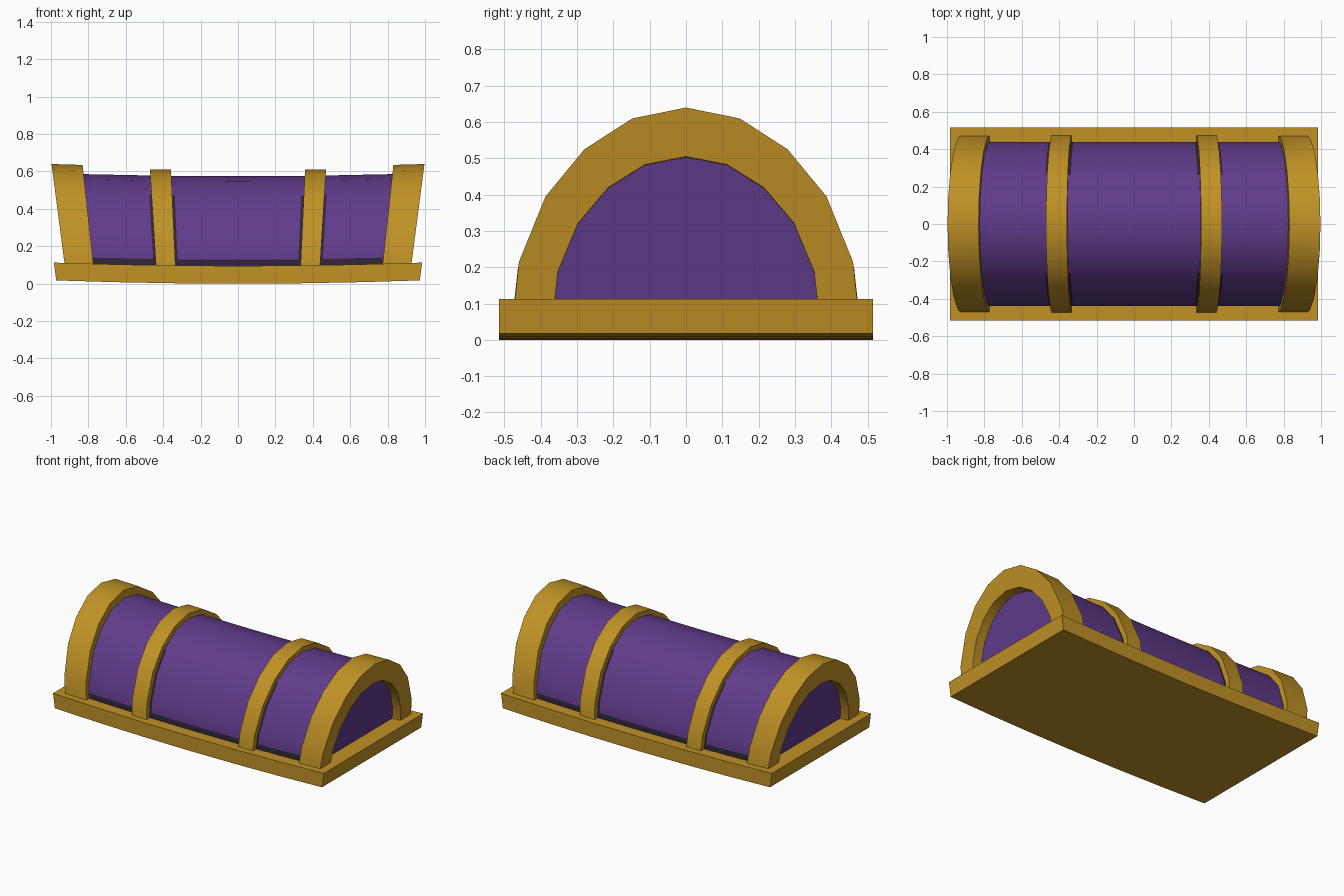
import bpy, bmesh, math

if "Cube" in bpy.data.objects:
    bpy.data.objects.remove(bpy.data.objects["Cube"])


def material(name, rgb):
    m = bpy.data.materials.new(name)
    m.diffuse_color = (*rgb, 1)
    m.use_nodes = True
    m.node_tree.nodes["Principled BSDF"].inputs["Base Color"].default_value = m.diffuse_color
    return m


gold = material("gold", (0.53, 0.288, 0.0185))
purple = material("purple", (0.118, 0.044, 0.258))
dark = material("dark purple", (0.028, 0.018, 0.040))

# Half of the arch outline (y, z), from foot to crown
HALF = [(.472, .085), (.46, .199), (.387, .379), (.28, .509), (.148, .594), (0, .624)]
FLOOR = 0.095


def arch(sy, sz, half=HALF):
    right = [(y * sy, FLOOR + (z - FLOOR) * sz) for y, z in half]
    return right + [(-y, z) for y, z in reversed(right[:-1])]


def warp(x, y, z):
    # everything flares outward with height and rises toward the ends
    return (x * (1 + 0.14 * (z - 0.11)), y, z + 0.018 * x * x)


def finish(name, bm, mats):
    bmesh.ops.recalc_face_normals(bm, faces=bm.faces)
    me = bpy.data.meshes.new(name)
    bm.to_mesh(me)
    bm.free()
    for m in mats:
        me.materials.append(m)
    ob = bpy.data.objects.new(name, me)
    bpy.context.collection.objects.link(ob)
    bpy.ops.object.select_all(action='DESELECT')
    ob.select_set(True)
    bpy.context.view_layer.objects.active = ob
    bpy.ops.object.shade_smooth_by_angle(angle=math.radians(32))
    return ob


def loft(name, profile, xs, mats, pick=None):
    # closed outline swept through the x stations, with end caps
    bm = bmesh.new()
    rings = [[bm.verts.new(warp(x, y, z)) for y, z in profile] for x in xs]
    n = len(profile)
    for i in range(len(xs) - 1):
        for j in range(n):
            k = (j + 1) % n
            f = bm.faces.new((rings[i][j], rings[i][k], rings[i + 1][k], rings[i + 1][j]))
            if pick:
                mid_z = (profile[j][1] + profile[k][1]) / 2
                f.material_index = pick((xs[i] + xs[i + 1]) / 2, mid_z)
    bm.faces.new(rings[0])
    bm.faces.new(rings[-1])
    return finish(name, bm, mats)


def hoop(name, outer, inner, x0, x1):
    # open arched band standing on the base
    loft(name, outer + inner[::-1], [x0, x1], [gold])


# Base plate
loft("base_plate", [(.515, 0), (.515, FLOOR), (-.515, FLOOR), (-.515, 0)],
     [-.987, -.66, -.33, 0, .33, .66, .987], [gold])

# Barrel with dark lines along the base and beside the straps
barrel_half = [HALF[0], (.469, .132)] + HALF[1:]
half_xs = [.306, .322, .335, .44, .452, .775, .87]


def barrel_colour(x, z):
    x = abs(x)
    beside_strap = .322 < x < .335 or .44 < x < .452
    return 1 if z < .125 or (beside_strap and z < .42) else 0


loft("barrel_lid", arch(.44 / .472, .907, barrel_half),
     [-x for x in reversed(half_xs)] + [0] + half_xs, [purple, dark], barrel_colour)

# Wide end hoops and narrow straps, mirrored left and right
for side, s in (("left", -1), ("right", 1)):
    hoop(side + "_end_hoop", arch(1, 1), arch(.767, .745), s * .775, s * .93)
    hoop(side + "_strap", arch(1.006, .968), arch(.88, .85), s * .335, s * .44)
